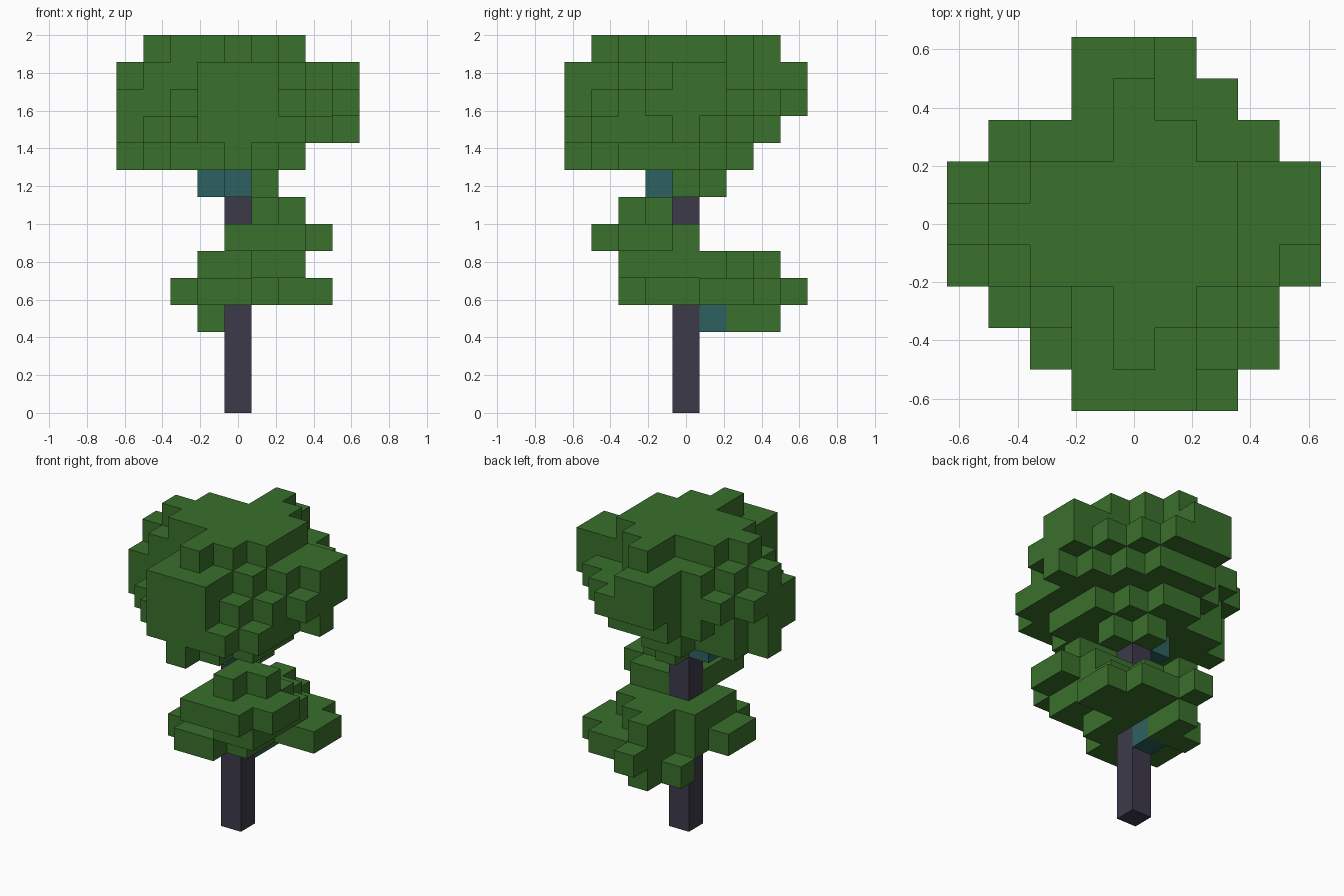
import bpy
import bmesh
from mathutils import Vector

default_cube = bpy.data.objects.get("Cube")
if default_cube:
    bpy.data.objects.remove(default_cube, do_unlink=True)

UNIT = 2 / 14            # edge length of one block
TRUNK_TOP = 8


def make_material(name, colour):
    mat = bpy.data.materials.new(name)
    mat.use_nodes = True
    mat.diffuse_color = (*colour, 1)
    mat.node_tree.nodes["Principled BSDF"].inputs["Base Color"].default_value = (*colour, 1)
    return mat


def layer(height, first_row, *runs):
    """Blocks of one level: each run spans x from start to end, rows go front to back."""
    return {(x, first_row + row, height)
            for row, (start, end) in enumerate(runs)
            for x in range(start, end + 1)}


# Trunk column and the odd-coloured blocks beside it
trunk = {(0, 0, z) for z in range(TRUNK_TOP + 1)}
blossom = {(0, 1, 3), (-1, 0, TRUNK_TOP), (0, -1, TRUNK_TOP)}

# Lower foliage, a leaning cluster around the trunk
lower = layer(3, 2, (-1, 0), (0, 0))
lower |= layer(4, -2, (-1, 0), (-2, 1), (-2, 1), (-1, 3), (0, 3), (0, 2), (0, 0))
lower |= layer(5, -2, (1, 2), (-1, 2), (-1, 2), (-1, 2), (0, 1), (0, 0))
lower |= layer(6, -3, (0, 2), (0, 3), (0, 3), (1, 2))
lower |= layer(7, -2, (1, 1), (1, 2))

# Crown, a rounded mass of blocks
crown = {(1, 0, TRUNK_TOP), (0, 1, TRUNK_TOP)}
crown |= layer(9, -4, (0, 0), (0, 1), (-2, 2), (-3, 2), (-4, 2), (-3, 1), (-1, 0))
crown |= layer(10, -4, (-1, 2), (-2, 3), (-3, 3), (-4, 3), (-4, 4), (-3, 3),
               (-2, 2), (-1, 1))
crown |= layer(11, -4, (-1, 1), (-1, 2), (-2, 3), (-4, 4), (-4, 4), (-4, 4),
               (-3, 3), (-1, 2), (-1, 1))
crown |= layer(12, -4, (-1, 1), (-1, 1), (-1, 2), (-3, 3), (-4, 4), (-3, 4),
               (-2, 1), (-1, 0), (-1, 0))
crown |= layer(13, -3, (0, 0), (0, 1), (-2, 2), (-3, 2), (-2, 2), (0, 1), (0, 0))

lower -= trunk
solid = trunk | blossom | lower | crown


def build(name, blocks, mat):
    """Skin the outer faces of a set of blocks and merge the flat areas."""
    bm = bmesh.new()
    for cell in sorted(blocks):
        base = Vector(cell) + Vector((0, 0, 0.5))
        for axis in range(3):
            for sign in (-1, 1):
                normal = Vector((0, 0, 0))
                normal[axis] = sign
                if tuple(c + int(n) for c, n in zip(cell, normal)) in solid:
                    continue
                u = Vector((0, 0, 0))
                u[(axis + 1) % 3] = 0.5
                v = normal.cross(u)
                centre = base + normal / 2
                corners = (-u - v, u - v, u + v, v - u)
                bm.faces.new([bm.verts.new((centre + c) * UNIT) for c in corners])
    bmesh.ops.remove_doubles(bm, verts=bm.verts, dist=UNIT / 100)
    bmesh.ops.dissolve_limit(bm, angle_limit=0.01, verts=bm.verts, edges=bm.edges)
    mesh = bpy.data.meshes.new(name)
    bm.to_mesh(mesh)
    bm.free()
    mesh.materials.append(mat)
    obj = bpy.data.objects.new(name, mesh)
    bpy.context.collection.objects.link(obj)


leaf = make_material("leaf_green", (0.042, 0.162, 0.025))
bark = make_material("dark_bark", (0.047, 0.042, 0.068))
teal = make_material("teal_blossom", (0.027, 0.120, 0.115))

build("trunk", trunk, bark)
build("blossom_blocks", blossom, teal)
build("lower_foliage", lower, leaf)
build("crown", crown, leaf)
